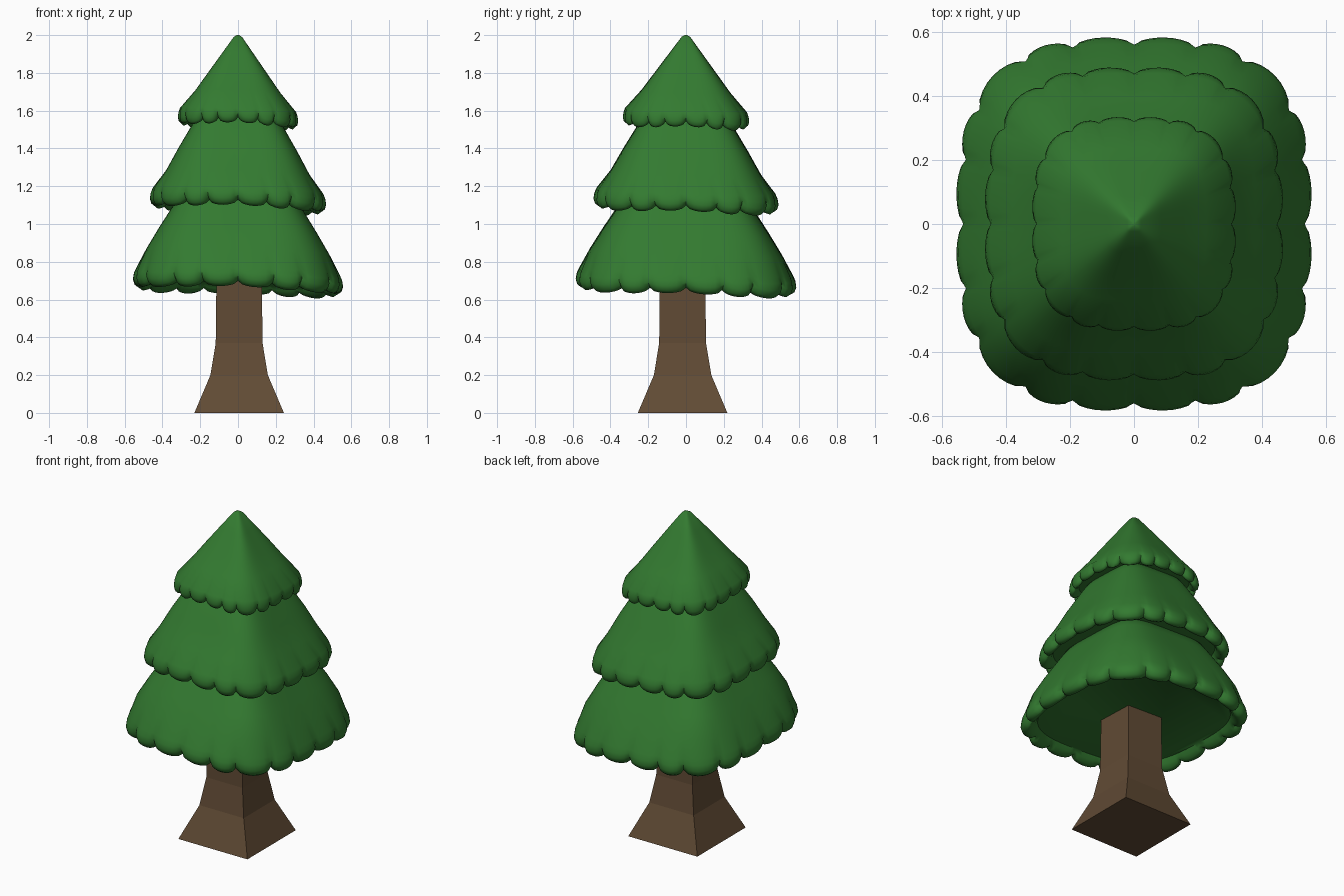
import bpy, bmesh
from math import radians, cos, sin, pi, sqrt

if "Cube" in bpy.data.objects:
    bpy.data.objects.remove(bpy.data.objects["Cube"])


def material(name, rgb):
    m = bpy.data.materials.new(name)
    m.diffuse_color = (*rgb, 1)
    m.use_nodes = True
    m.node_tree.nodes["Principled BSDF"].inputs["Base Color"].default_value = m.diffuse_color
    return m


def loft(name, rings, mat):
    """Skin a stack of equal-length closed rings and cap both ends."""
    bm = bmesh.new()
    loops = [[bm.verts.new(p) for p in ring] for ring in rings]
    n = len(loops[0])
    for a, b in zip(loops, loops[1:]):
        for i in range(n):
            j = (i + 1) % n
            bm.faces.new((a[i], a[j], b[j], b[i]))
    bm.faces.new(loops[0])
    bm.faces.new(loops[-1])
    bmesh.ops.recalc_face_normals(bm, faces=bm.faces)
    me = bpy.data.meshes.new(name)
    bm.to_mesh(me)
    bm.free()
    me.materials.append(mat)
    ob = bpy.data.objects.new(name, me)
    bpy.context.collection.objects.link(ob)
    return ob


green = material("needles", (0.033, 0.195, 0.03))
brown = material("bark", (0.12, 0.07, 0.035))

# Trunk: flared square post, flat shaded
cx, cy = 0.006, -0.018
loft("trunk", [[(cx + sx * h, cy + sy * h, z)
                for sx, sy in ((-1, -1), (1, -1), (1, 1), (-1, 1))]
               for z, h in ((0, 0.237), (0.2, 0.152), (0.37, 0.124), (0.72, 0.12))], brown)

# Scallop layout around the rim: (angle, lobe height 0 at notch .. 1 at crown)
NOTCHES = [0, 20, 35, 55, 70, 90]
STEPS = 8
SAMPLES = []
for q in range(4):
    for a0, a1 in zip(NOTCHES, NOTCHES[1:]):
        for k in range(STEPS):
            t = k / STEPS
            SAMPLES.append((radians(q * 90 + a0 + (a1 - a0) * t), sqrt(sin(pi * t))))


def ring(r, z, power, notch_in, notch_up):
    pts = []
    for a, lobe in SAMPLES:
        c, s = cos(a), sin(a)
        d = r * (abs(c) ** power + abs(s) ** power) ** (-1 / power)
        d *= 1 - notch_in * (1 - lobe)
        x, y = d * c, d * s * 1.05
        corner = sin(2 * a) ** 2
        # slight lean, corners droop a little more than side centres
        drop = -0.035 * (x + y) - 0.5 * notch_up * corner
        pts.append((x, y, z + drop + notch_up * (1 - lobe)))
    return pts


def tier(name, outer, R, z, under):
    """outer: (radius, z) down the slope; R, z: widest rim; under: ceiling height."""
    rows = []
    for i, (r, h) in enumerate(outer):
        f = i / len(outer)
        rows.append(ring(r, h, 5 - 1.8 * f, 0, 0))
    s = sqrt(R / 0.555)
    # (radius factor, dz, notch depth, notch rise) of the rounded scalloped lip
    for k, dz, ni, nu in ((0.965, 0.055, 0.012, 0.004), (0.99, 0.025, 0.03, 0.012),
                          (1.0, -0.005, 0.045, 0.022), (0.985, -0.03, 0.05, 0.03),
                          (0.95, -0.044, 0.04, 0.03), (0.91, -0.04, 0.02, 0.025),
                          (0.875, -0.02, 0.01, 0.012)):
        rows.append(ring(R * k, z + dz * s, 3, ni, nu))
    rows.append(ring(R * 0.85, under, 3, 0, 0))
    ob = loft(name, rows, green)
    ob.data.shade_smooth()
    ob.data.set_sharp_from_angle(angle=radians(60))


# Foliage tiers, bottom to top
tier("lower_tier", [(0.29, 1.17), (0.345, 1.08), (0.42, 0.96), (0.485, 0.85)], 0.557, 0.695, 0.70)
tier("middle_tier", [(0.19, 1.60), (0.24, 1.52), (0.315, 1.39), (0.38, 1.27)], 0.467, 1.125, 1.135)
tier("top_tier", [(0.006, 2.0), (0.022, 1.99), (0.085, 1.9), (0.155, 1.8), (0.225, 1.7)],
     0.319, 1.56, 1.565)
